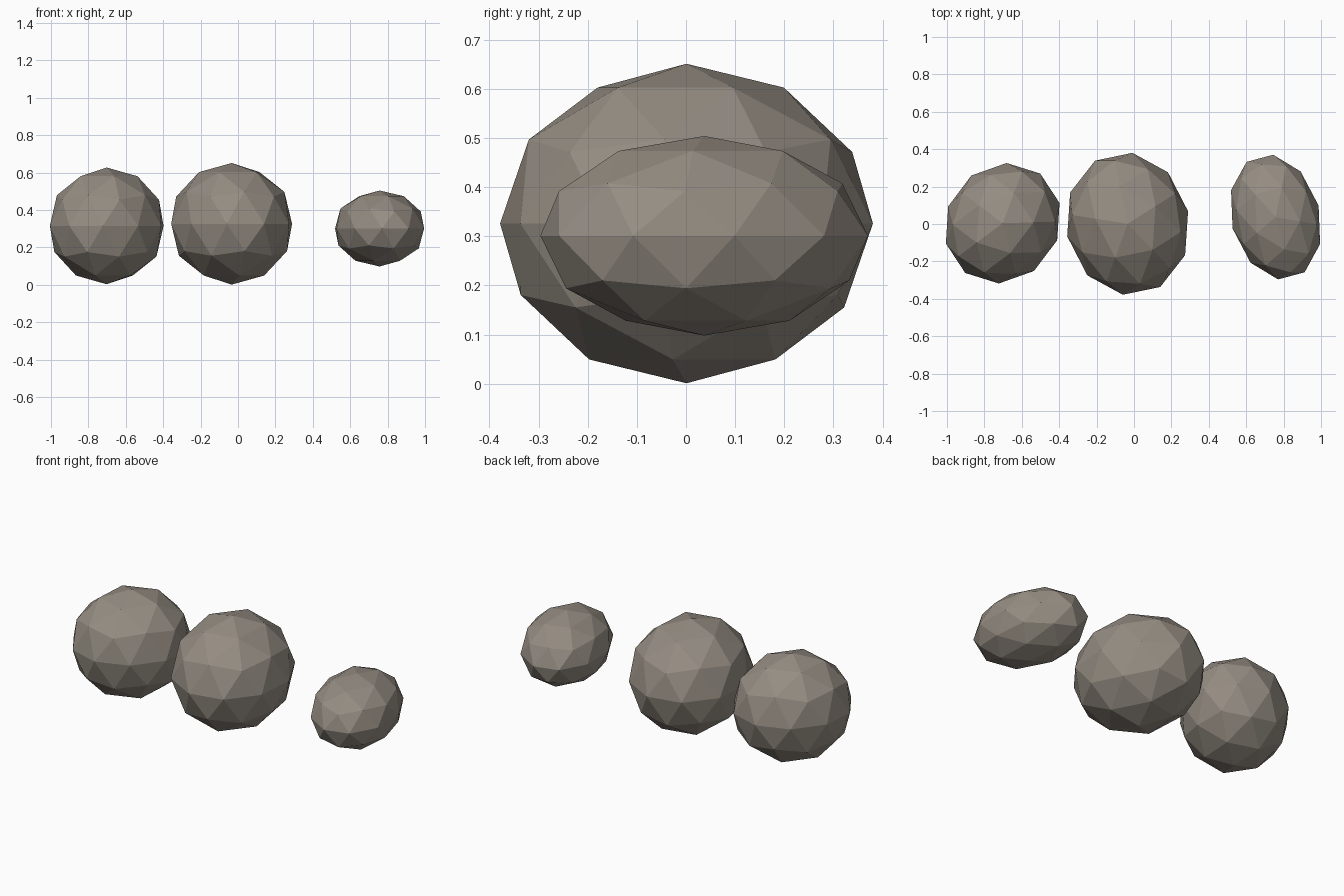
import bpy, math

if "Cube" in bpy.data.objects:
    bpy.data.objects.remove(bpy.data.objects["Cube"])

# name, centre, half-sizes along the rock's own axes, turn about z in degrees
ROCKS = [
    ("left_rock",   (-0.702, 0.004, 0.315), (0.302, 0.333, 0.312), 143),
    ("middle_rock", (-0.034, 0.001, 0.326), (0.385, 0.330, 0.325), 101.7),
    ("right_rock",  (0.757, 0.037, 0.301),  (0.342, 0.238, 0.203), -75),
]

# warm grey stone
stone = bpy.data.materials.new("stone")
stone.diffuse_color = (0.30, 0.265, 0.225, 1)
stone.use_nodes = True
stone.node_tree.nodes["Principled BSDF"].inputs["Base Color"].default_value = stone.diffuse_color


def rock(name, centre, size, turn):
    """Flat-faced 80-sided boulder, stretched and turned."""
    bpy.ops.mesh.primitive_ico_sphere_add(subdivisions=2, radius=1)
    ob = bpy.context.object
    ob.name = name
    ob.scale = size
    ob.rotation_euler = (0, 0, math.radians(turn))
    ob.location = centre
    bpy.ops.object.transform_apply(location=False, rotation=True, scale=True)
    bpy.ops.object.shade_flat()
    ob.data.materials.append(stone)
    return ob


for spec in ROCKS:
    rock(*spec)
